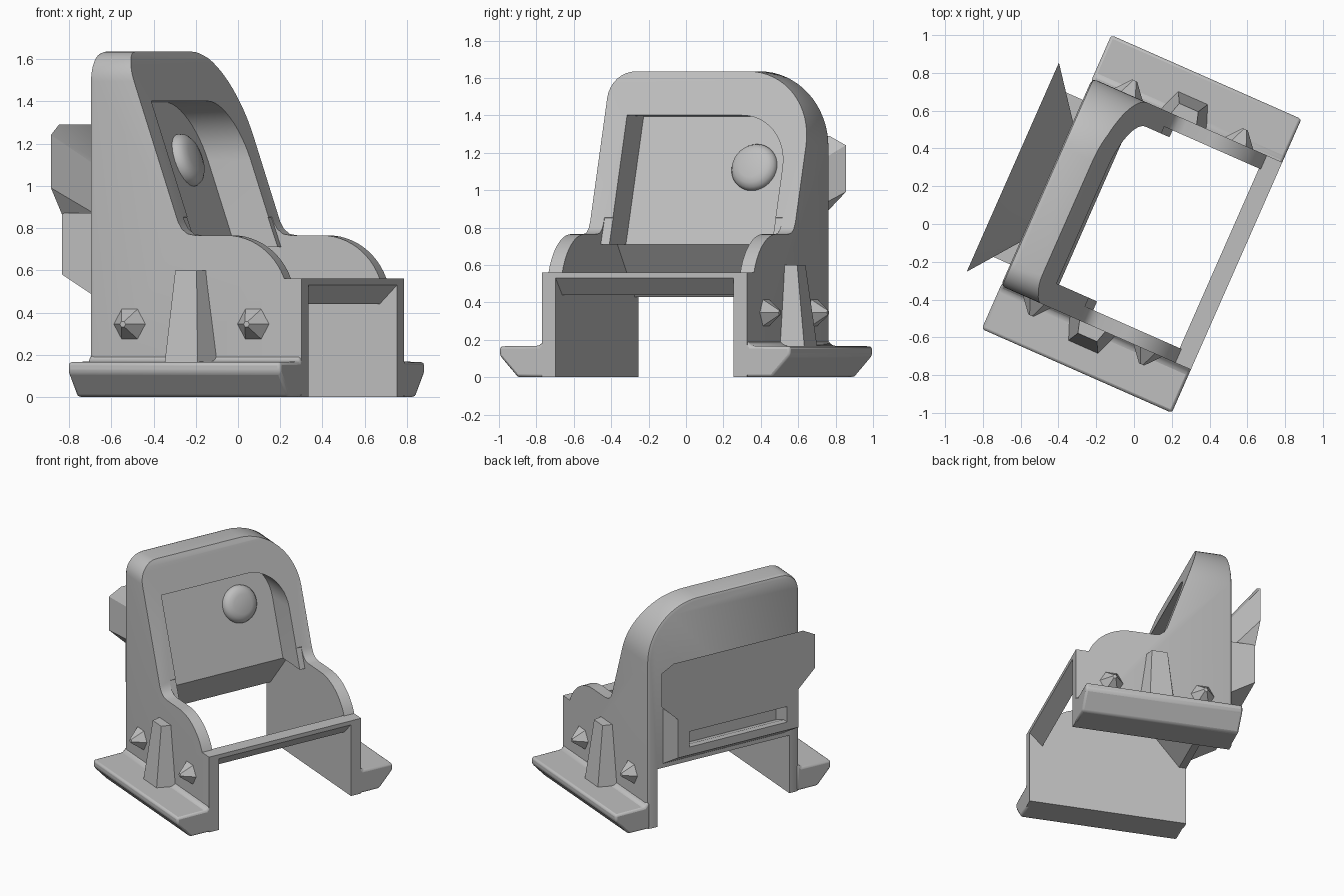
import bpy, bmesh, math
from math import radians, cos, sin, pi
from mathutils import Matrix, Vector

cube = bpy.data.objects.get("Cube")
if cube:
    bpy.data.objects.remove(cube, do_unlink=True)

grey = bpy.data.materials.new("plain grey")
grey.use_nodes = True
colour = (0.52, 0.52, 0.52, 1)
grey.diffuse_color = colour
grey.node_tree.nodes["Principled BSDF"].inputs["Base Color"].default_value = colour

# Whole model is built in its own axes, then turned about z
PLACE = Matrix.Translation((0.04, 0, 0)) @ Matrix.Rotation(radians(-23.8), 4, "Z")


def loft(name, first, last, bevel_first=0):
    """Solid between two matching rings of points."""
    bm = bmesh.new()
    a = [bm.verts.new(p) for p in first]
    b = [bm.verts.new(p) for p in last]
    cap = bm.faces.new(a)
    bm.faces.new(b[::-1])
    for i in range(len(a)):
        j = (i + 1) % len(a)
        bm.faces.new((a[j], a[i], b[i], b[j]))
    bmesh.ops.recalc_face_normals(bm, faces=bm.faces)
    if bevel_first:
        bmesh.ops.bevel(bm, geom=list(cap.edges), offset=bevel_first,
                        segments=2, profile=0.5, affect="EDGES")
    mesh = bpy.data.meshes.new(name)
    bm.to_mesh(mesh)
    bm.free()
    mesh.materials.append(grey)
    obj = bpy.data.objects.new(name, mesh)
    bpy.context.collection.objects.link(obj)
    return obj


def along_y(name, pts, y0, y1):
    return loft(name, [(x, y0, z) for x, z in pts], [(x, y1, z) for x, z in pts])


def along_x(name, pts, x0, x1, bevel=0):
    return loft(name, [(x0, y, z) for y, z in pts], [(x1, y, z) for y, z in pts], bevel)


def arc(cx, cy, r, start, end, n=12):
    angles = [radians(start + (end - start) * i / n) for i in range(n + 1)]
    return [(cx + r * cos(t), cy + r * sin(t)) for t in angles]


def activate(obj):
    bpy.ops.object.select_all(action="DESELECT")
    obj.select_set(True)
    bpy.context.view_layer.objects.active = obj


def boolean(obj, tool, operation):
    tool.hide_render = True
    mod = obj.modifiers.new("cut", "BOOLEAN")
    mod.operation, mod.object, mod.solver = operation, tool, "EXACT"
    activate(obj)
    bpy.ops.object.modifier_apply(modifier=mod.name)
    bpy.data.objects.remove(tool, do_unlink=True)


def finish(obj):
    activate(obj)
    bpy.ops.object.shade_smooth_by_angle(angle=radians(30))
    obj.matrix_world = PLACE @ obj.matrix_world
    return obj


# Body: side profile trimmed by the rounded back outline
side = [(-0.55, 0), (0.55, 0), (0.55, 0.56), (0.46, 0.56)]
side += arc(0.16, 0.443, 0.322, 22, 90)
side += [(0.0, 0.765), (-0.04, 0.772), (-0.07, 0.795), (-0.09, 0.83)]
side += [(-0.353, 1.6), (-0.372, 1.635), (-0.55, 1.635)]
body = along_y("body", side, -0.7, 0.7)
outline = [(-0.6, -0.1), (0.6, -0.1)]
outline += arc(0.2, 1.235, 0.4, 0, 90, 16) + arc(-0.46, 1.495, 0.14, 90, 180, 8)
boolean(body, along_x("outline_trim", outline, -0.55, 0.8, 0.025), "INTERSECT")

# Open chamber between the side walls
chamber = [(-0.7, -0.2), (-0.7, 0.43), (-0.5, 0.43), (-0.27, 0.71), (-0.05, 0.71),
           (-0.1, 0.85), (0, 1), (0.8, 1), (0.8, -0.2)]
boolean(body, along_y("chamber_cutter", chamber, -0.52, 0.52), "DIFFERENCE")


# Recess in the sloped front, its floor parallel to that slope
def floor_x(z):
    return -0.27 - 0.343 * (z - 0.71)


recess = [(-0.47, 0.66), (0.48, 0.66)] + arc(0.2, 1.135, 0.28, 0, 90) + [(-0.47, 1.415)]
deep = [(floor_x(z - 0.02), y, z - 0.02) for y, z in recess]
boolean(body, loft("recess_cutter", deep, [(0.3, y, z) for y, z in recess]), "DIFFERENCE")
finish(body)

# Front cross bar with a sloping underside
bar = [(0.55, 0.56), (0.55, 0.53), (0.46, 0.44), (0.45, 0.56)]
finish(along_y("cross_bar", bar, -0.521, 0.521))

# Round button on the recess floor
bm = bmesh.new()
profile = [(0.13, -0.02), (0.13, 0.01), (0.12, 0.03), (0.1, 0.045), (0.07, 0.054), (0, 0.056)]
verts = [bm.verts.new((r, 0, h)) for r, h in profile]
edges = [bm.edges.new(pair) for pair in zip(verts, verts[1:])]
bmesh.ops.spin(bm, geom=verts + edges, cent=(0, 0, 0), axis=(0, 0, 1),
               angle=2 * pi, steps=32, use_merge=True)
bmesh.ops.remove_doubles(bm, verts=bm.verts, dist=0.0005)
bmesh.ops.recalc_face_normals(bm, faces=bm.faces)
mesh = bpy.data.meshes.new("button")
bm.to_mesh(mesh)
bm.free()
mesh.materials.append(grey)
button = bpy.data.objects.new("button", mesh)
bpy.context.collection.objects.link(button)
tilt = Vector((1, 0, 0.343)).to_track_quat("Z", "Y").to_matrix().to_4x4()
button.matrix_world = Matrix.Translation((floor_x(1.12), 0.22, 1.12)) @ tilt
finish(button)

# Rear hook: wide flared head above a slotted block
half_outer = [(0.476, 0.865), (0.605, 0.99), (0.605, 1.24), (0.51, 1.29)]
half_inner = [(0.25, 0.69), (0.335, 0.815), (0.335, 1.04), (0.29, 1.07)]


def mirrored(half, x):
    return [(x, y, z) for y, z in half] + [(x, -y, z) for y, z in half[::-1]]


finish(loft("hook_head", mirrored(half_outer, -0.745), mirrored(half_inner, -0.54)))
block = along_y("hook_block", [(-0.745, 0.87), (-0.745, 0.58), (-0.54, 0.455), (-0.54, 0.87)],
                -0.476, 0.476)
slot = [(-0.8, 0.64), (-0.8, 0.755), (-0.6, 0.755), (-0.6, 0.6), (-0.7, 0.64)]
boolean(block, along_y("slot_cutter", slot, -0.385, 0.385), "DIFFERENCE")
finish(block)

# Feet, ribs and studs on both sides
foot = [(0.58, 0), (0.745, 0), (0.85, 0.115), (0.85, 0.165), (0.62, 0.168), (0.58, 0.21)]
for label, s in (("right", -1), ("left", 1)):
    pad = along_x(label + "_foot", [(s * y, z) for y, z in foot], -0.55, 0.55)
    soft = pad.modifiers.new("soft edges", "BEVEL")
    soft.width, soft.segments = 0.015, 2
    finish(pad)

    def rib_ring(z, wall, outer, reach):
        c = -0.02
        return [(c - wall, s * 0.58, z), (c + wall, s * 0.58, z),
                (c + outer, s * reach, z), (c - outer, s * reach, z)]

    finish(loft(label + "_rib", rib_ring(0.165, 0.14, 0.085, 0.72),
                rib_ring(0.6, 0.08, 0.055, 0.665)))

    for n, x in enumerate((-0.34, 0.3)):
        def hexagon(r, y):
            return [(x + r * cos(k * pi / 3), s * y, 0.345 + r * sin(k * pi / 3))
                    for k in range(6)]
        finish(loft(f"{label}_stud_{n + 1}", hexagon(0.09, 0.59), hexagon(0.015, 0.68)))
